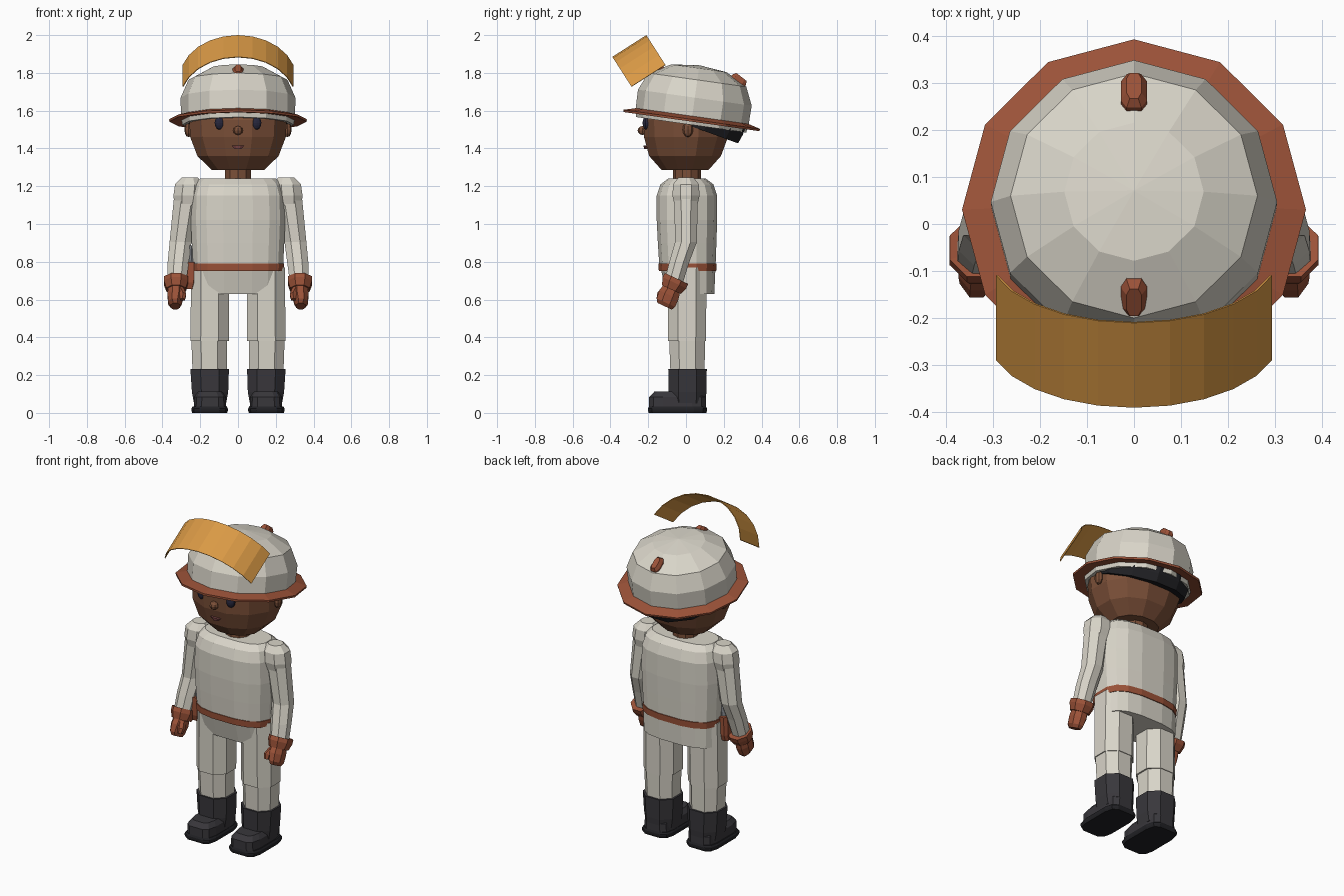
import bpy, bmesh
from math import sin, cos, pi, radians, copysign
from mathutils import Matrix, Vector


def material(name, r, g, b):
    m = bpy.data.materials.new(name)
    m.diffuse_color = (r, g, b, 1)
    return m


CREAM = material("cream cloth", 0.69, 0.66, 0.58)
RUST = material("rust leather", 0.33, 0.085, 0.04)
SKIN = material("skin", 0.2, 0.08, 0.04)
GOLD = material("gold visor", 0.7, 0.32, 0.06)
BLACK = material("black", 0.015, 0.015, 0.018)
BOOT = material("boot", 0.04, 0.038, 0.044)
EYE = material("eye", 0.02, 0.02, 0.045)
LIP = material("lips", 0.2, 0.06, 0.06)
METAL = material("metal", 0.22, 0.23, 0.25)


def finish(name, bm, mat, matrix=Matrix()):
    bm.transform(matrix)
    bmesh.ops.recalc_face_normals(bm, faces=bm.faces)
    me = bpy.data.meshes.new(name)
    bm.to_mesh(me)
    bm.free()
    me.materials.append(mat)
    ob = bpy.data.objects.new(name, me)
    bpy.context.collection.objects.link(ob)
    return ob


def loft(name, mat, rings, n=8, p=2.0, half=True, matrix=Matrix(), cap=True):
    """Skin rings (cx, cy, z, rx, ry); p above 2 makes the section squarer."""
    bm = bmesh.new()
    off = pi / n if half else 0
    norm = cos(off) ** (2 / p)

    def power(v):
        return 0 if abs(v) < 1e-6 else copysign(abs(v) ** (2 / p), v) / norm

    loops = []
    for cx, cy, z, rx, ry in rings:
        angles = [off + 2 * pi * i / n for i in range(n)]
        loops.append([bm.verts.new((cx + rx * power(cos(a)), cy + ry * power(sin(a)), z)) for a in angles])
    for a, b in zip(loops, loops[1:]):
        for i in range(n):
            j = (i + 1) % n
            bm.faces.new((a[i], a[j], b[j], b[i]))
    if cap:
        bm.faces.new(loops[0])
        bm.faces.new(loops[-1])
    return finish(name, bm, mat, matrix)


def ball(name, mat, centre, size, u=8, v=6):
    bm = bmesh.new()
    bmesh.ops.create_uvsphere(bm, u_segments=u, v_segments=v, radius=1)
    return finish(name, bm, mat, Matrix.Translation(centre) @ Matrix.Diagonal((*size, 1)))


def frame(loc, tilt):
    return Matrix.Translation(loc) @ Matrix.Rotation(radians(tilt), 4, 'X')


# Tunic, skirt and belt
loft("tunic", CREAM, [(0, .008, .76, .238, .148), (0, .006, .9, .245, .155), (0, .005, 1.02, .25, .16),
                      (0, .005, 1.15, .247, .16), (0, .005, 1.21, .23, .14), (0, .005, 1.24, .2, .1)], 16, 2.8)
loft("tunic_skirt", CREAM, [(0, .025, .63, .235, .125), (0, .01, .77, .238, .146)], 16, 2.8)
loft("belt", RUST, [(0, .008, .752, .242, .152), (0, .008, .79, .244, .154)], 16, 2.8)

# Neck and head
loft("neck", SKIN, [(0, .005, 1.2, .07, .07), (0, .005, 1.32, .07, .07)], 10)
loft("head", SKIN, [(0, -.005, 1.287, .14, .125), (0, -.005, 1.36, .215, .19), (0, 0, 1.46, .253, .222),
                    (0, 0, 1.55, .258, .226), (0, .02, 1.68, .235, .21), (0, .03, 1.77, .15, .14)], 12, 2.15)
ball("nose", SKIN, (0, -.23, 1.495), (.026, .026, .024))
loft("mouth", LIP, [(0, -.21, 1.397, .018, .012), (0, -.213, 1.415, .034, .012)], 8)

# Hair at the back, under the helmet
loft("hair", BLACK, [(0, .01, 0, .262, .262), (0, .01, .05, .27, .27), (0, .03, .1, .25, .25)], 12,
     matrix=frame((0, .02, 1.52), -20))

# Helmet shell, brim and knobs, tilted backwards
HELMET = frame((0, .03, 1.55), -8)
loft("helmet_shell", CREAM, [(0, 0, .02, .25, .25), (0, 0, -.025, .275, .275), (0, 0, -.025, .295, .295),
                             (0, 0, .02, .302, .302), (0, 0, .12, .304, .304), (0, 0, .215, .262, .262),
                             (0, 0, .277, .148, .148), (0, 0, .293, .002, .002)], 12, half=False, matrix=HELMET)
loft("helmet_brim", RUST, [(0, 0, 0, .29, .29), (0, 0, -.008, .363, .363), (0, 0, .004, .365, .365),
                           (0, 0, .022, .3, .3)], 12, half=False, matrix=HELMET, cap=False)
for label, loc, tilt in (("front", (0, -.15, 1.80), 33), ("back", (0, .275, 1.755), -38)):
    loft(label + "_knob", RUST, [(0, 0, -.035, .028, .045), (0, 0, .012, .028, .045), (0, 0, .03, .016, .034)],
         8, 3, matrix=frame(loc, tilt))

# Raised visor: a curved sheet swept along its tilted axis
bm = bmesh.new()
axis, drop = Vector((0, .18, .115)), Vector((0, .54, -.842))
cols = []
for i in range(11):
    a = radians(-72 + 14.4 * i)
    q = Vector((.308 * sin(a), -.39, 1.885)) + drop * (.27 * (1 - cos(a)))
    cols.append((bm.verts.new(q), bm.verts.new(q + axis)))
for a, b in zip(cols, cols[1:]):
    bm.faces.new((a[0], b[0], b[1], a[1]))
visor = finish("visor", bm, GOLD)
mod = visor.modifiers.new("thickness", 'SOLIDIFY')
mod.thickness = .004

# Paired parts
for side, s in (("right", -1), ("left", 1)):
    flip = Matrix.Diagonal((s, 1, 1, 1))
    # Face
    ball(side + "_eye", EYE, (s * .097, -.208, 1.535), (.028, .022, .036), 10, 8)
    ball(side + "_ear", SKIN, (s * .262, .01, 1.5), (.022, .028, .04))

    # Arm: shoulder, sleeve, cuff, hand
    loft(side + "_shoulder", CREAM, [(.27, 0, 1.1, .066, .06), (.265, 0, 1.15, .077, .072),
                                     (.26, 0, 1.21, .073, .068), (.255, 0, 1.247, .042, .04)], 8, matrix=flip)
    loft(side + "_sleeve", CREAM, [(.325, -.066, .69, .05, .05), (.316, -.035, .8, .056, .053),
                                   (.304, 0, .905, .058, .058), (.27, 0, 1.15, .068, .062)], 8, matrix=flip)
    wrist = flip @ frame((.328, -.065, .68), -25)
    loft(side + "_cuff", RUST, [(0, 0, -.03, .052, .055), (0, 0, .01, .064, .069), (0, 0, .035, .063, .068),
                                (0, 0, .03, .045, .046)], 8, matrix=wrist)
    loft(side + "_hand", RUST, [(.004, .005, -.125, .025, .042), (.006, .003, -.105, .036, .054),
                                (.002, 0, -.06, .043, .056), (0, 0, -.01, .04, .045)], 8, matrix=wrist)
    loft(side + "_thumb", RUST, [(-.035, -.035, -.105, .012, .014), (-.036, -.035, -.075, .018, .022),
                                 (-.02, -.02, -.03, .018, .02)], 6, matrix=wrist)

    # Leg
    loft(side + "_thigh", CREAM, [(.15, .005, .38, .102, .1), (.148, .006, .77, .1, .104)], 8, 2.3, matrix=flip)
    loft(side + "_shin", CREAM, [(.15, .008, .2, .09, .09), (.152, .006, .39, .095, .095)], 8, 2.3, matrix=flip)

    # Boot: sole, foot, shaft
    loft(side + "_sole", BLACK, [(.15, -.045, 0, .092, .152), (.15, -.045, .012, .096, .156),
                                 (.15, -.045, .024, .096, .156), (.15, -.045, .034, .09, .15)], 12, 4.5, matrix=flip)
    loft(side + "_boot_foot", BOOT, [(.148, -.045, .03, .086, .15), (.148, -.045, .085, .084, .15),
                                     (.148, -.04, .112, .064, .128)], 12, 4, matrix=flip)
    loft(side + "_boot_shaft", BOOT, [(.148, .008, .05, .085, .095), (.148, .008, .11, .096, .1),
                                      (.15, .008, .232, .102, .102)], 8, 2.4, matrix=flip)

# Holster with a metal grip on the right hip
loft("holster", RUST, [(-.258, -.02, .655, .026, .03), (-.253, -.02, .69, .033, .04),
                       (-.25, -.02, .8, .033, .042)], 8, 3)
loft("holster_grip", METAL, [(-.248, -.02, .79, .018, .026), (-.245, -.02, .885, .014, .024)], 6, 3)
